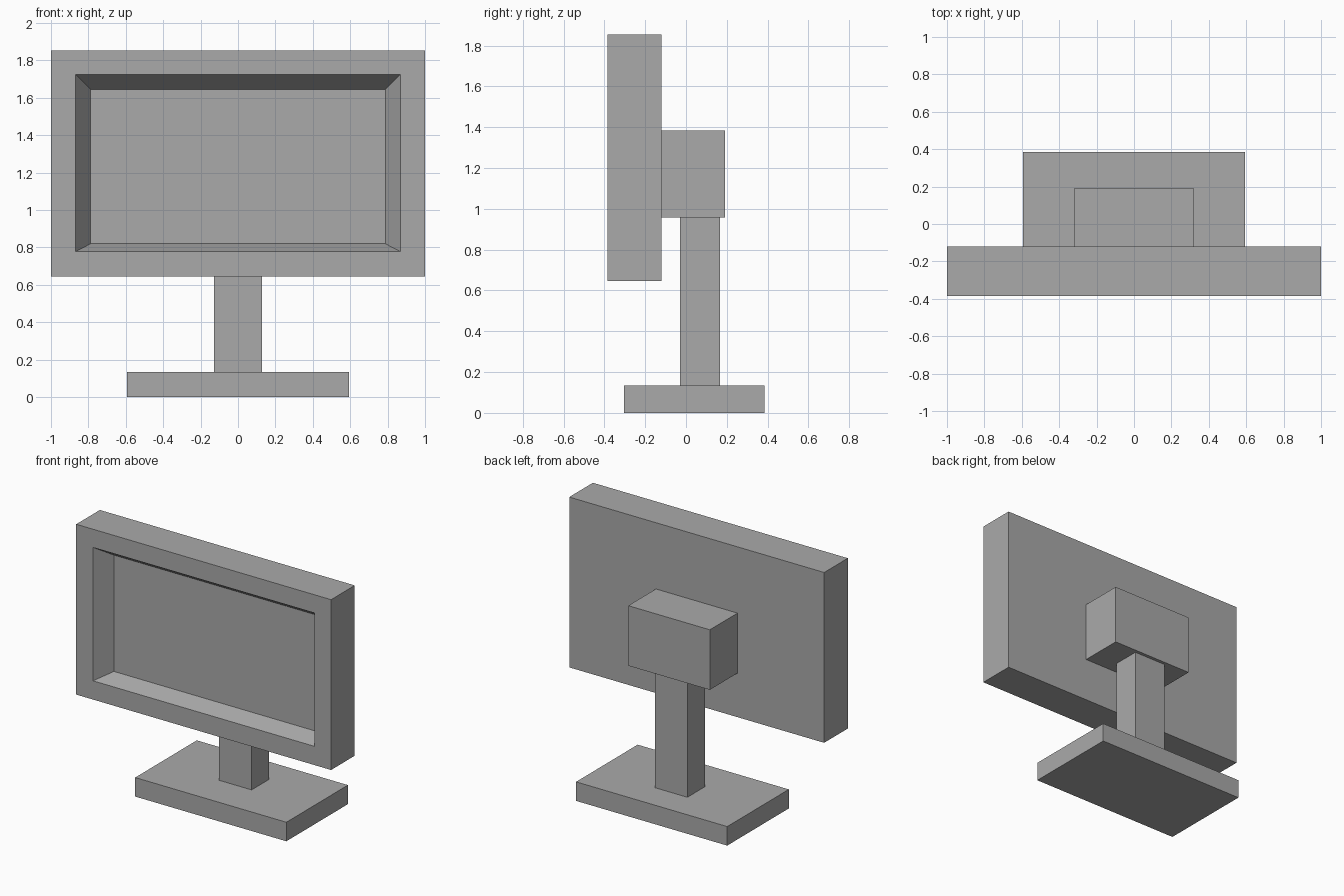
import bpy
import bmesh

if "Cube" in bpy.data.objects:
    bpy.data.objects.remove(bpy.data.objects["Cube"], do_unlink=True)

# Single grey plastic
grey = bpy.data.materials.new("grey plastic")
grey.use_nodes = True
colour = (0.4, 0.4, 0.4, 1)
grey.diffuse_color = colour
grey.node_tree.nodes["Principled BSDF"].inputs["Base Color"].default_value = colour


def box_mesh(half_width, y, z):
    """Box centred on x, spanning the y and z ranges."""
    bm = bmesh.new()
    bmesh.ops.create_cube(bm, size=2)
    for v in bm.verts:
        v.co = (half_width * v.co.x, y[v.co.y > 0], z[v.co.z > 0])
    return bm


def add_part(name, bm):
    bmesh.ops.recalc_face_normals(bm, faces=bm.faces)
    mesh = bpy.data.meshes.new(name)
    bm.to_mesh(mesh)
    bm.free()
    mesh.materials.append(grey)
    bpy.context.collection.objects.link(bpy.data.objects.new(name, mesh))


def inset_to(bm, face, half_width, y, z):
    """Inset a face, then fit its inner loop to a rectangle at depth y."""
    bmesh.ops.inset_individual(bm, faces=[face], thickness=0.02)
    middle = face.calc_center_median()
    for v in face.verts:
        side = 1 if v.co.x > 0 else -1
        v.co = (side * half_width, y, z[v.co.z > middle.z])


# Stand and rear mount
add_part("base", box_mesh(0.593, (-0.305, 0.385), (0, 0.135)))
add_part("post", box_mesh(0.128, (-0.03, 0.167), (0.135, 0.957)))
add_part("rear_mount", box_mesh(0.32, (-0.12, 0.19), (0.957, 1.383)))

# Screen housing: flat bezel, then sloped walls down to the recessed display
bm = box_mesh(1, (-0.385, -0.12), (0.645, 1.853))
front = min(bm.faces, key=lambda f: f.calc_center_median().y)
inset_to(bm, front, 0.868, -0.385, (0.778, 1.724))
inset_to(bm, front, 0.788, -0.265, (0.82, 1.645))
add_part("screen_housing", bm)
